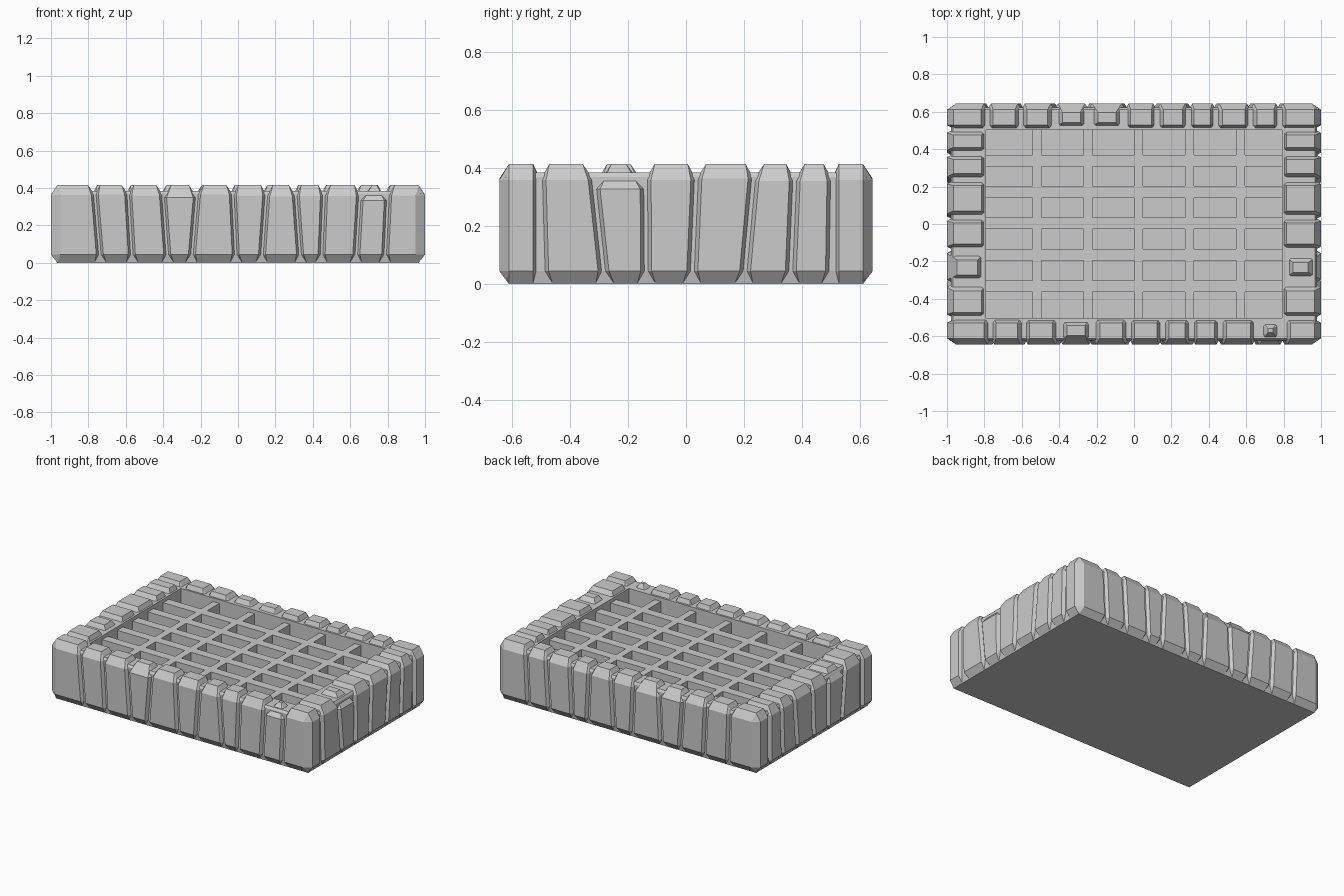
import bpy, bmesh, random
from mathutils import Vector

if "Cube" in bpy.data.objects:
    bpy.data.objects.remove(bpy.data.objects["Cube"])

random.seed(4)
H = 0.415               # total height
OX, OY = 1.0, 0.645     # outer half sizes
IX, IY = 0.79, 0.502    # cavity half sizes
GRATE, FLOOR = 0.36, 0.22


def finish(name, bm):
    bmesh.ops.recalc_face_normals(bm, faces=bm.faces)
    me = bpy.data.meshes.new(name)
    bm.to_mesh(me)
    bm.free()
    ob = bpy.data.objects.new(name, me)
    bpy.context.collection.objects.link(ob)
    return ob


def box(bm, x0, x1, y0, y1, z0, z1):
    r = bmesh.ops.create_cube(bm, size=1)
    for v in r["verts"]:
        v.co = Vector(((x0 + x1) / 2 + v.co.x * (x1 - x0),
                       (y0 + y1) / 2 + v.co.y * (y1 - y0),
                       (z0 + z1) / 2 + v.co.z * (z1 - z0)))


def stone(name, a, b, inner, outer, side, axis, cut_a=0.019, cut_b=0.019, worn=0.0):
    """Chamfered leaning block; a and b are (top, bottom) joint positions along the row."""
    bm = bmesh.new()
    z_top = random.uniform(0.05, 0.06) + worn
    for end in (0, 1):
        for out in (0, 1):
            for top in (0, 1):
                for keep in range(3):      # the axis on which this point stays on the hull
                    z = H if top else 0.0
                    if keep != 2:
                        z += -z_top if top else 0.045
                    joint = b if end else a
                    u = joint[1] + (joint[0] - joint[1]) * z / H
                    cut = cut_b if end else cut_a
                    if keep == 2:          # wider gaps across the top
                        cut = min(0.034, cut + 0.013) + worn * top
                    if keep != 0:
                        u += -cut if end else cut
                    w = outer if out else inner
                    if keep != 1:
                        extra = worn * top if keep == 2 else 0
                        w += -0.034 - extra if out else 0.024 + extra
                    w *= side
                    bm.verts.new((u, w, z) if axis == 0 else (w, u, z))
    bmesh.ops.convex_hull(bm, input=bm.verts)
    bmesh.ops.dissolve_limit(bm, angle_limit=0.02, verts=bm.verts, edges=bm.edges)
    return finish(name, bm)


# body: closed bottom, core of the wall and the cavity, lofted from rectangles
bm = bmesh.new()
rings = []
for x, y, z in ((0.968, 0.613, 0), (0.978, 0.623, 0.045), (0.978, 0.623, 0.37),
                (0.968, 0.613, 0.385), (IX, IY, 0.385), (IX, IY, FLOOR)):
    rings.append([bm.verts.new((sx * x, sy * y, z))
                  for sx, sy in ((-1, -1), (1, -1), (1, 1), (-1, 1))])
for p, q in zip(rings, rings[1:]):
    for i in range(4):
        j = (i + 1) % 4
        bm.faces.new((p[i], p[j], q[j], q[i]))
bm.faces.new(rings[0])
bm.faces.new(rings[-1])
finish("tray_body", bm)

# long rows of stones, including the corners
front_joints = [(-OX, -OX), (-0.77, -0.735), (-0.59, -0.565), (-0.405, -0.375),
                (-0.215, -0.25), (-0.03, -0.01), (0.155, 0.125), (0.305, 0.335),
                (0.462, 0.445), (0.655, 0.63), (0.805, 0.785), (OX, OX)]
back_joints = [(-OX, -OX), (-0.785, -0.77), (-0.605, -0.585), (-0.43, -0.4),
               (-0.24, -0.26), (-0.05, -0.03), (0.125, 0.1), (0.29, 0.31),
               (0.44, 0.42), (0.625, 0.6), (0.78, 0.76), (OX, OX)]
worn_stones = {("front", 3): 0.015, ("front", 9): 0.03, ("back", 3): 0.015,
               ("back", 4): 0.015, ("left", 1): 0.02, ("right", 1): 0.035}
for label, side, joints in (("front", -1, front_joints), ("back", 1, back_joints)):
    n = len(joints) - 1
    for i in range(n):
        stone(f"{label}_stone_{i + 1}", joints[i], joints[i + 1], IY + 0.002, OY, side, 0,
              0.05 if i == 0 else 0.019, 0.05 if i == n - 1 else 0.019,
              worn_stones.get((label, i), 0))

# short rows of stones between the corners
short_joints = [(-0.504, -0.492), (-0.325, -0.28), (-0.14, -0.137), (0.038, 0.02),
                (0.238, 0.2), (0.378, 0.36), (0.507, 0.5)]
for label, side in (("left", -1), ("right", 1)):
    for i in range(len(short_joints) - 1):
        stone(f"{label}_stone_{i + 1}", short_joints[i], short_joints[i + 1],
              IX + 0.002, OX, side, 1, worn=worn_stones.get((label, i), 0))

# grate: lengthwise and crosswise bars
bm = bmesh.new()
bar_x = [0.025 + 0.272 * k for k in range(-2, 3)]
bar_y = [0.003 + 0.168 * k for k in range(-2, 3)]
hx, hy = 0.024, 0.031
for x in bar_x:
    box(bm, x - hx, x + hx, -IY, IY, FLOOR, GRATE)
starts = [-IX] + [x + hx for x in bar_x]
ends = [x - hx for x in bar_x] + [IX]
for y in bar_y:
    for x0, x1 in zip(starts, ends):
        box(bm, x0, x1, y - hy, y + hy, FLOOR, GRATE)
finish("grate", bm)
